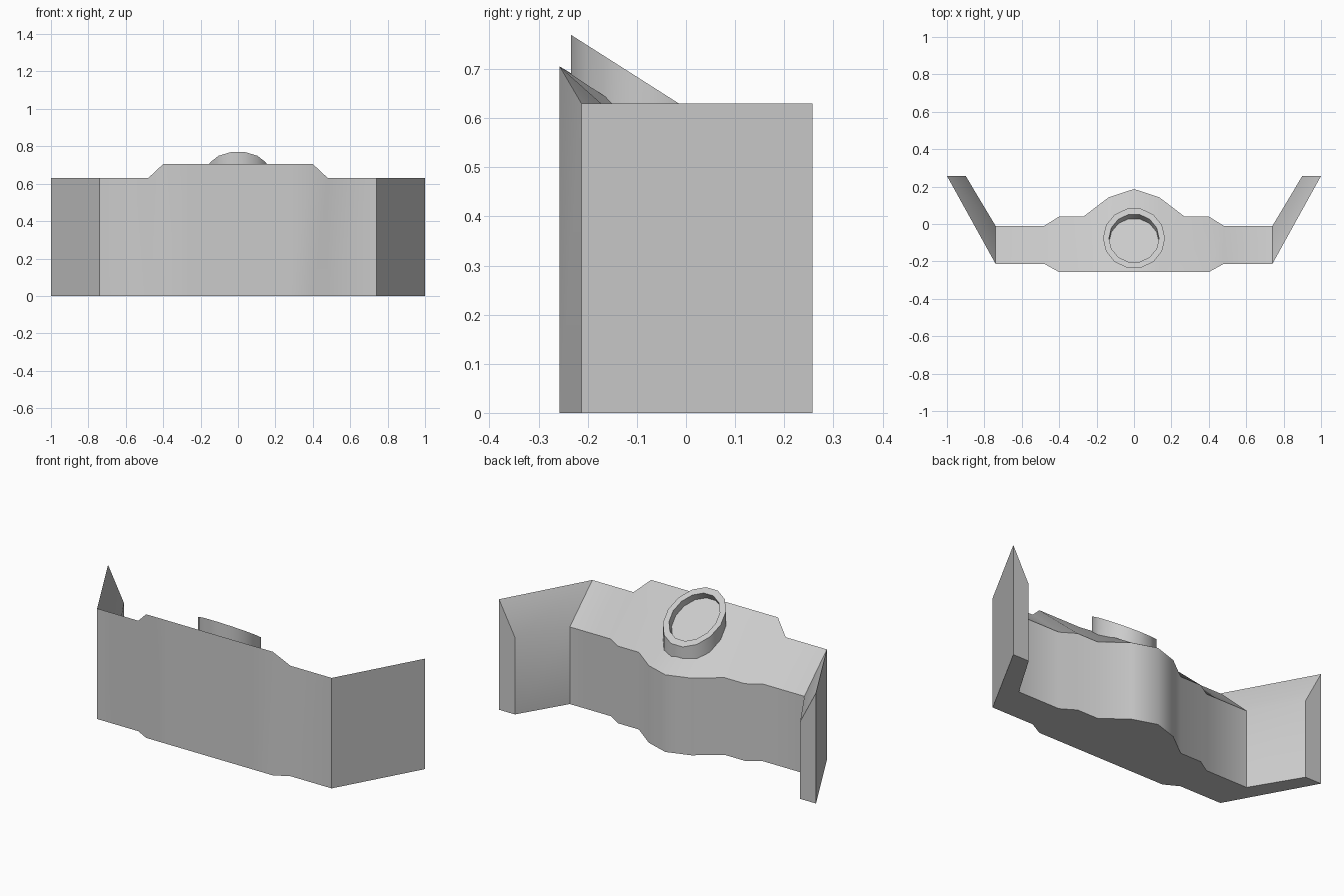
import bpy, bmesh, math

if "Cube" in bpy.data.objects:
    bpy.data.objects.remove(bpy.data.objects["Cube"])


def finish(name, bm, angle):
    bmesh.ops.recalc_face_normals(bm, faces=bm.faces[:])
    mesh = bpy.data.meshes.new(name)
    bm.to_mesh(mesh)
    bm.free()
    obj = bpy.data.objects.new(name, mesh)
    bpy.context.collection.objects.link(obj)
    bpy.ops.object.select_all(action='DESELECT')
    obj.select_set(True)
    bpy.context.view_layer.objects.active = obj
    bpy.ops.object.shade_smooth_by_angle(angle=math.radians(angle))
    return obj


# Console body: sections from the middle to the arm tip,
# each (front x, front y, front height, back x, back y)
BACK_H = 0.44
half = [
    (0.00, -0.257, 0.705, 0.00, 0.187),
    (0.135, -0.257, 0.705, 0.135, 0.143),
    (0.27, -0.257, 0.705, 0.27, 0.04),
    (0.40, -0.257, 0.705, 0.40, 0.04),
    (0.48, -0.213, 0.63, 0.48, -0.01),
    (0.74, -0.213, 0.63, 0.74, -0.01),
    (1.00, 0.257, 0.63, 0.90, 0.257),
]
sections = [(-fx, fy, h, -bx, by) for fx, fy, h, bx, by in half[:0:-1]] + half

bm = bmesh.new()
rings = []
for fx, fy, h, bx, by in sections:
    corners = [(fx, fy, 0), (fx, fy, h), (bx, by, BACK_H), (bx, by, 0)]
    rings.append([bm.verts.new(c) for c in corners])
for a, b in zip(rings, rings[1:]):
    for i in range(4):
        j = (i + 1) % 4
        bm.faces.new((a[i], a[j], b[j], b[i]))
for end in (rings[0], rings[-1]):
    bm.faces.new(end)
finish("console_body", bm, 40)

# Raised round dial: upright wall, slanted rim and recessed slanted face
SIDES, CY, SLOPE = 14, -0.076, -0.636


def rim_loop(bm, rx, ry, shift_y=0.0, shift_z=0.0, flat_z=None):
    loop = []
    for i in range(SIDES):
        t = 2 * math.pi * i / SIDES
        x, y = rx * math.cos(t), CY + ry * math.sin(t)
        z = 0.77 + SLOPE * (y + 0.235) if flat_z is None else flat_z
        loop.append(bm.verts.new((x, y + shift_y, z + shift_z)))
    return loop


bm = bmesh.new()
loops = [
    rim_loop(bm, 0.166, 0.162, flat_z=0.42),
    rim_loop(bm, 0.166, 0.162),
    rim_loop(bm, 0.134, 0.130),
    rim_loop(bm, 0.134, 0.130, -0.023, -0.036),
]
for a, b in zip(loops, loops[1:]):
    for i in range(SIDES):
        j = (i + 1) % SIDES
        bm.faces.new((a[i], a[j], b[j], b[i]))
bm.faces.new(loops[0])
bm.faces.new(loops[-1])
finish("dial", bm, 30)
